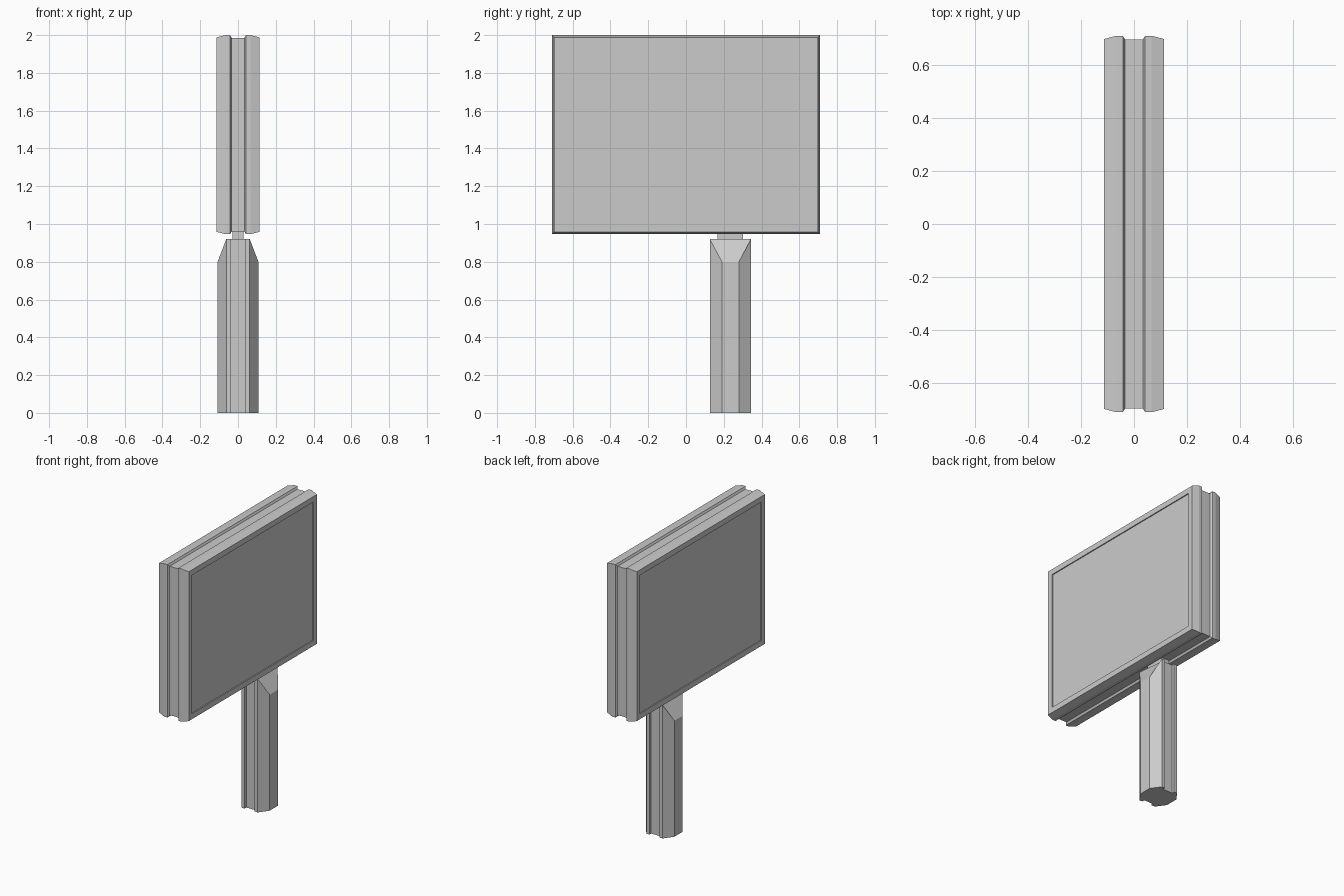
import bpy, bmesh

if "Cube" in bpy.data.objects:
    bpy.data.objects.remove(bpy.data.objects["Cube"])

PANEL_Z, HALF_Y, HALF_Z = 1.473, 0.71, 0.527
POST_Y = 0.235


def make_object(name, bm):
    bmesh.ops.recalc_face_normals(bm, faces=bm.faces)
    mesh = bpy.data.meshes.new(name)
    bm.to_mesh(mesh)
    bm.free()
    obj = bpy.data.objects.new(name, mesh)
    bpy.context.collection.objects.link(obj)
    return obj


def loft(name, loops):
    """Join equal-length vertex loops and cap both ends."""
    bm = bmesh.new()
    rings = [[bm.verts.new(p) for p in loop] for loop in loops]
    n = len(rings[0])
    for a, b in zip(rings, rings[1:]):
        for i in range(n):
            j = (i + 1) % n
            bm.faces.new((a[i], a[j], b[j], b[i]))
    bm.faces.new(rings[0])
    bm.faces.new(rings[-1])
    return make_object(name, bm)


def rect(x, inset):
    y, z = HALF_Y - inset, HALF_Z - inset
    return [(x, sy * y, PANEL_Z + sz * z)
            for sy, sz in ((-1, -1), (1, -1), (1, 1), (-1, 1))]


def box(name, hx, y, hy, z0, z1):
    outline = [(-hx, y - hy), (hx, y - hy), (hx, y + hy), (-hx, y + hy)]
    return loft(name, [[(px, py, z) for px, py in outline] for z in (z0, z1)])


# Display shells: bevelled frame edge, with a shallow recessed screen
shell_profile = [(0.034, 0.014), (0.042, 0.0), (0.066, 0.0), (0.113, 0.012),
                 (0.113, 0.05), (0.106, 0.05)]
# Post halves: outer side chamfered, top sloped inward
half_outline = [(0.038, -0.109), (0.062, -0.109), (0.108, -0.045),
                (0.108, 0.045), (0.062, 0.109), (0.038, 0.109)]


def top_height(x):
    return 0.92 - 0.12 * max(0, x - 0.062) / 0.046


for side, s in (("left", -1), ("right", 1)):
    loft(f"display_shell_{side}", [rect(s * x, i) for x, i in shell_profile])
    loft(f"post_half_{side}", [
        [(s * x, POST_Y + y, 0) for x, y in half_outline],
        [(s * x, POST_Y + y, top_height(x)) for x, y in half_outline]])

# Core between the two display shells
loft("display_core", [rect(-0.036, 0.014), rect(0.036, 0.014)])

# Recessed post core and the neck joining post to display
box("post_core", 0.04, POST_Y, 0.09, 0, 0.92)
box("neck", 0.03, POST_Y, 0.067, 0.9, 0.98)
